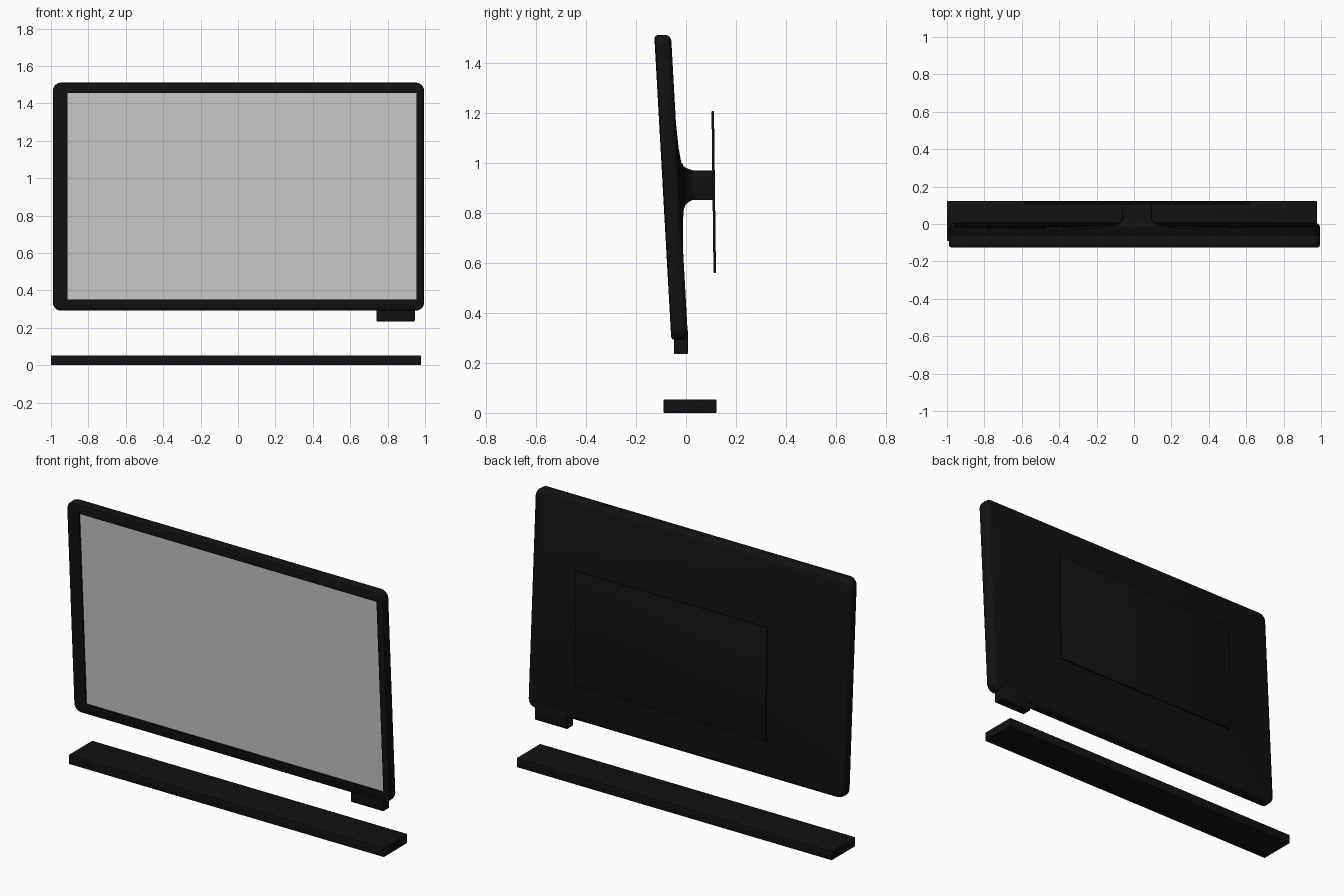
import bpy, bmesh, math
from mathutils import Matrix

if "Cube" in bpy.data.objects:
    bpy.data.objects.remove(bpy.data.objects["Cube"])

black = bpy.data.materials.new("black_plastic")
black.diffuse_color = (0.006, 0.006, 0.006, 1)
black.use_nodes = True
black.node_tree.nodes["Principled BSDF"].inputs["Base Color"].default_value = black.diffuse_color
TILT = Matrix.Translation((0, 0, 0.905)) @ Matrix.Rotation(math.radians(3.2), 4, 'X')


def rounded_rect(x0, x1, z0, z1, r, y, n=6):
    pts = []
    corners = [(x1 - r, z1 - r, 0), (x0 + r, z1 - r, 1), (x0 + r, z0 + r, 2), (x1 - r, z0 + r, 3)]
    for cx, cz, q in corners:
        for i in range(n + 1):
            a = math.pi / 2 * (q + i / n)
            pts.append((cx + r * math.cos(a), y, cz + r * math.sin(a)))
    return pts


def finish(name, bm, mat, matrix=None):
    bmesh.ops.recalc_face_normals(bm, faces=bm.faces)
    me = bpy.data.meshes.new(name)
    bm.to_mesh(me)
    bm.free()
    ob = bpy.data.objects.new(name, me)
    bpy.context.collection.objects.link(ob)
    if matrix:
        ob.matrix_world = matrix
    if mat:
        me.materials.append(mat)
    bpy.ops.object.select_all(action='DESELECT')
    ob.select_set(True)
    bpy.context.view_layer.objects.active = ob
    bpy.ops.object.shade_smooth_by_angle(angle=math.radians(35))
    return ob


def loft(name, rings, mat, matrix=None):
    bm = bmesh.new()
    loops = [[bm.verts.new(p) for p in ring] for ring in rings]
    n = len(loops[0])
    for a, b in zip(loops, loops[1:]):
        for i in range(n):
            j = (i + 1) % n
            bm.faces.new((a[i], a[j], b[j], b[i]))
    bm.faces.new(loops[0])
    bm.faces.new(loops[-1])
    return finish(name, bm, mat, matrix)


def box(name, lo, hi, bevel, mat, matrix=None):
    bm = bmesh.new()
    bmesh.ops.create_cube(bm, size=1)
    for v in bm.verts:
        v.co = [(l + h) / 2 + c * (h - l) for l, h, c in zip(lo, hi, v.co)]
    if bevel:
        bmesh.ops.bevel(bm, geom=bm.edges[:], offset=bevel, segments=2, profile=0.5, affect='EDGES')
    return finish(name, bm, mat, matrix)


# casing: recessed opening, bezel, rounded rim, back
def outer(inset, y):
    return rounded_rect(-0.99 + inset, 0.995 - inset, -0.61 + inset, 0.61 - inset, 0.045 - inset * 0.8, y)


F, B = -0.093, -0.026
SCREEN = (-0.912, 0.955, -0.55, 0.557)
loft("television_casing", [
    rounded_rect(*SCREEN, 0.004, F + 0.016),
    rounded_rect(*SCREEN, 0.004, F),
    outer(0.012, F), outer(0.004, F + 0.004), outer(0, F + 0.012),
    outer(0, B - 0.025), outer(0.004, B - 0.012), outer(0.012, B - 0.004), outer(0.025, B),
], black, TILT)

# screen panel just in front of the recess floor
x0, x1, z0, z1 = SCREEN
box("screen", (x0, F + 0.010, z0), (x1, F + 0.015, z1), 0, None, TILT)

# sensor block under the right corner
box("sensor_block", (0.74, -0.048, 0.235), (0.945, 0.008, 0.33), 0.004, black)

# swelling on the back that flares into the mount arm
flare = [(0.55, 0.29, -0.028), (0.35, 0.15, -0.021), (0.17, 0.095, -0.014),
         (0.11, 0.075, -0.004), (0.09, 0.065, 0.012), (0.08, 0.058, 0.03)]
loft("back_flare", [rounded_rect(0.016 - w, 0.016 + w, 0.005 - h, 0.005 + h, 0.02, y)
                    for w, h, y in flare], black, TILT)
box("mount_arm", (-0.064, -0.03, 0.85), (0.096, 0.111, 0.968), 0.006, black)

# thin wall plate, leaning very slightly
box("wall_plate", (-0.585, -0.005, -0.323), (0.617, 0.005, 0.323), 0.002, black,
    Matrix.Translation((0, 0.111, 0.883)) @ Matrix.Rotation(math.radians(0.7), 4, 'X'))

# separate speaker bar on the ground
box("speaker_bar", (-1.0, -0.09, 0), (0.978, 0.122, 0.053), 0.004, black)
